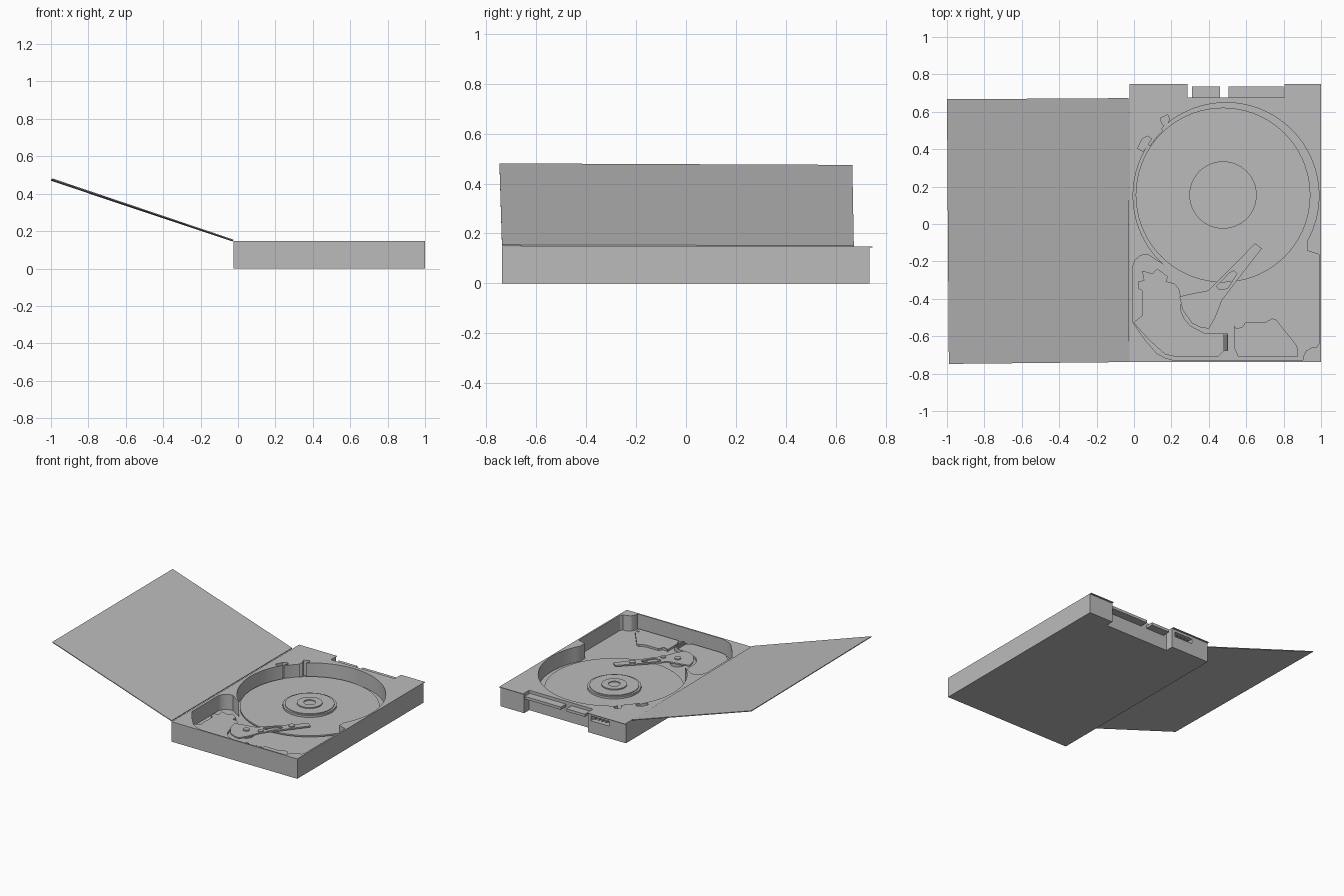
import bpy, bmesh, math

if "Cube" in bpy.data.objects:
    bpy.data.objects.remove(bpy.data.objects["Cube"])

grey = bpy.data.materials.new("aluminium_grey")
grey.diffuse_color = (0.5, 0.5, 0.5, 1)
grey.use_nodes = True
grey.node_tree.nodes["Principled BSDF"].inputs["Base Color"].default_value = grey.diffuse_color


def finish(name, bm):
    bmesh.ops.recalc_face_normals(bm, faces=bm.faces)
    me = bpy.data.meshes.new(name)
    bm.to_mesh(me)
    bm.free()
    me.materials.append(grey)
    ob = bpy.data.objects.new(name, me)
    bpy.context.collection.objects.link(ob)
    return ob


def prism(name, pts, z0, z1):
    """Extrude a flat outline from z0 up to z1."""
    bm = bmesh.new()
    f = bm.faces.new([bm.verts.new((x, y, z0)) for x, y in pts])
    r = bmesh.ops.extrude_face_region(bm, geom=[f])
    bmesh.ops.translate(bm, vec=(0, 0, z1 - z0),
                        verts=[v for v in r["geom"] if isinstance(v, bmesh.types.BMVert)])
    return finish(name, bm)


def box(name, x0, x1, y0, y1, z0, z1):
    return prism(name, [(x0, y0), (x1, y0), (x1, y1), (x0, y1)], z0, z1)


def arc(cx, cy, r, a0, a1, n):
    return [(cx + r * math.cos(math.radians(a0 + (a1 - a0) * i / n)),
             cy + r * math.sin(math.radians(a0 + (a1 - a0) * i / n))) for i in range(n + 1)]


def disc(name, cx, cy, r, z0, z1, n=64):
    return prism(name, arc(cx, cy, r, 0, 360, n)[:-1], z0, z1)


def cut(ob, cutter):
    m = ob.modifiers.new("cut", "BOOLEAN")
    m.operation = "DIFFERENCE"
    m.solver = "EXACT"
    m.object = cutter
    bpy.context.view_layer.objects.active = ob
    bpy.ops.object.modifier_apply(modifier=m.name)
    bpy.data.objects.remove(cutter)


def outline(back):
    """Case plan with the connector notch in the back edge."""
    return [(-0.025, -0.738), (1, -0.738), (1, back), (0.805, back), (0.805, 0.676),
            (0.285, 0.676), (0.285, back), (-0.025, back)]


TOP, FLOOR = 0.147, 0.035
CX, CY = 0.492, 0.152      # platter well centre
DX, DY = 0.476, 0.155      # platter centre

lower_well = [(.176, -.227), (.13, -.2), (.075, -.163), (.05, -.163), (.027, -.174), (.005, -.195),
              (-.005, -.222), (-.005, -.527), (.06, -.62), (.12, -.69), (.166, -.715), (.21, -.728),
              (.904, -.728), (.906, -.705), (.92, -.678), (.952, -.66), (.975, -.66), (.988, -.64),
              (.988, -.163), (.925, -.142), (.925, -.088), (.88, -.02), (.48, 0)]

# case with a thin rim that overhangs the back edge
case = prism("case", outline(0.735), 0, TOP - 0.004)
rim = prism("case_rim", outline(0.748), TOP - 0.004, TOP)
slits = [[(.02, .405), (.048, .388), (.1, .45), (.075, .47), (.045, .455)],
         [(.14, .565), (.18, .585), (.19, .56), (.17, .52), (.15, .535)]]
for part in (case, rim):
    cut(part, disc("well_cutter", CX, CY, 0.497, FLOOR, 0.3, 72))
    cut(part, prism("lower_well_cutter", lower_well, FLOOR, 0.3))
    for s in slits:
        cut(part, prism("slit_cutter", s, FLOOR, 0.3))

# jumper socket in the back face
cut(case, box("socket_cutter", 0.11, 0.26, 0.69, 0.8, 0.09, 0.125))
for i in range(4):
    x = 0.14 + i * 0.03
    box("jumper_pin", x, x + 0.006, 0.688, 0.73, 0.104, 0.11)

# connector tongues in the notch
for x0, x1 in ((0.31, 0.46), (0.505, 0.80)):
    box("connector_tongue", x0, x1, 0.67, 0.735, 0.105, 0.125)

# platter and stepped spindle hub
platter = disc("platter", DX, DY, 0.467, 0.045, 0.055, 72)
disc("spindle_motor", DX, DY, 0.15, FLOOR - 0.005, 0.046)
disc("hub_base", DX, DY, 0.18, 0.054, 0.07)
disc("hub_clamp", DX, DY, 0.165, 0.069, 0.076)
cap = disc("hub_cap", DX, DY, 0.085, 0.075, 0.084, 48)
cut(cap, disc("hub_hole_cutter", DX, DY, 0.04, 0.078, 0.1, 32))

# air filter along the well wall, between the slits
prism("air_filter", arc(CX, CY, 0.5, 134, 147, 6) + arc(CX, CY, 0.484, 147, 134, 6), FLOOR, TOP)

# magnet plate of the arm motor
prism("magnet_plate",
      [(.123, -.238), (.182, -.281), (.171, -.307), (.215, -.318), (.24, -.345), (.251, -.393),
       (.251, -.463), (.268, -.505), (.30, -.543), (.38, -.586), (.478, -.586), (.478, -.68),
       (.45, -.709), (.22, -.709), (.166, -.697), (.08, -.62), (-.003, -.527), (.043, -.49),
       (.043, -.356), (.021, -.345), (.021, -.307), (.053, -.302), (.043, -.25), (.10, -.265)],
      FLOOR - 0.003, 0.055)

# actuator arm with a lightening hole, pivot and screws
arm = prism("actuator_arm",
            [(.243, -.388), (.31, -.372), (.396, -.356), (.647, -.104), (.684, -.13), (.56, -.29),
             (.47, -.409), (.435, -.5), (.40, -.559), (.36, -.555), (.31, -.53), (.26, -.46)],
            0.064, 0.074)
cut(arm, prism("arm_hole_cutter", [(.44, -.335), (.455, -.35), (.5, -.345), (.55, -.265),
                                   (.535, -.25), (.51, -.262)], 0.0, 0.1))
disc("arm_axle", .369, -.43, 0.05, FLOOR - 0.003, 0.066, 32)
for x, y, r in ((.369, -.43, .022), (.46, -.393, .018), (.583, -.206, .022)):
    disc("arm_screw", x, y, r, 0.073, 0.082, 24)

# ribbon connector beside the magnet
box("ribbon_block", .478, .503, -.68, -.586, FLOOR - 0.003, 0.065)
for i in range(4):
    x = .48 + i * .006
    box("ribbon_fin", x, x + .003, -.675, -.59, 0.064, 0.075)

# bracket in the front corner
prism("corner_bracket",
      [(.535, -.543), (.548, -.56), (.58, -.55), (.594, -.527), (.70, -.527), (.738, -.505),
       (.76, -.512), (.87, -.65), (.877, -.676), (.877, -.709), (.556, -.709), (.535, -.66)],
      FLOOR - 0.003, 0.05)
for x, y in ((.575, -.56), (.862, -.675)):
    disc("bracket_screw", x, y, 0.01, 0.049, 0.054, 16)

# open lid, hinged on the left edge and slightly skewed
corners = [(-1, .667, .469), (-.99, -.748, .475), (-.025, -.738, .149), (-.03, .673, .145)]
bm = bmesh.new()
low = [bm.verts.new(c) for c in corners]
high = [bm.verts.new((x, y, z + .006)) for x, y, z in corners]
bm.faces.new(low)
bm.faces.new(high)
for i in range(4):
    j = (i + 1) % 4
    bm.faces.new((low[i], low[j], high[j], high[i]))
finish("lid", bm)

# smooth round walls while keeping sharp edges
bpy.ops.object.select_all(action="SELECT")
bpy.context.view_layer.objects.active = platter
bpy.ops.object.shade_smooth_by_angle(angle=math.radians(30))
